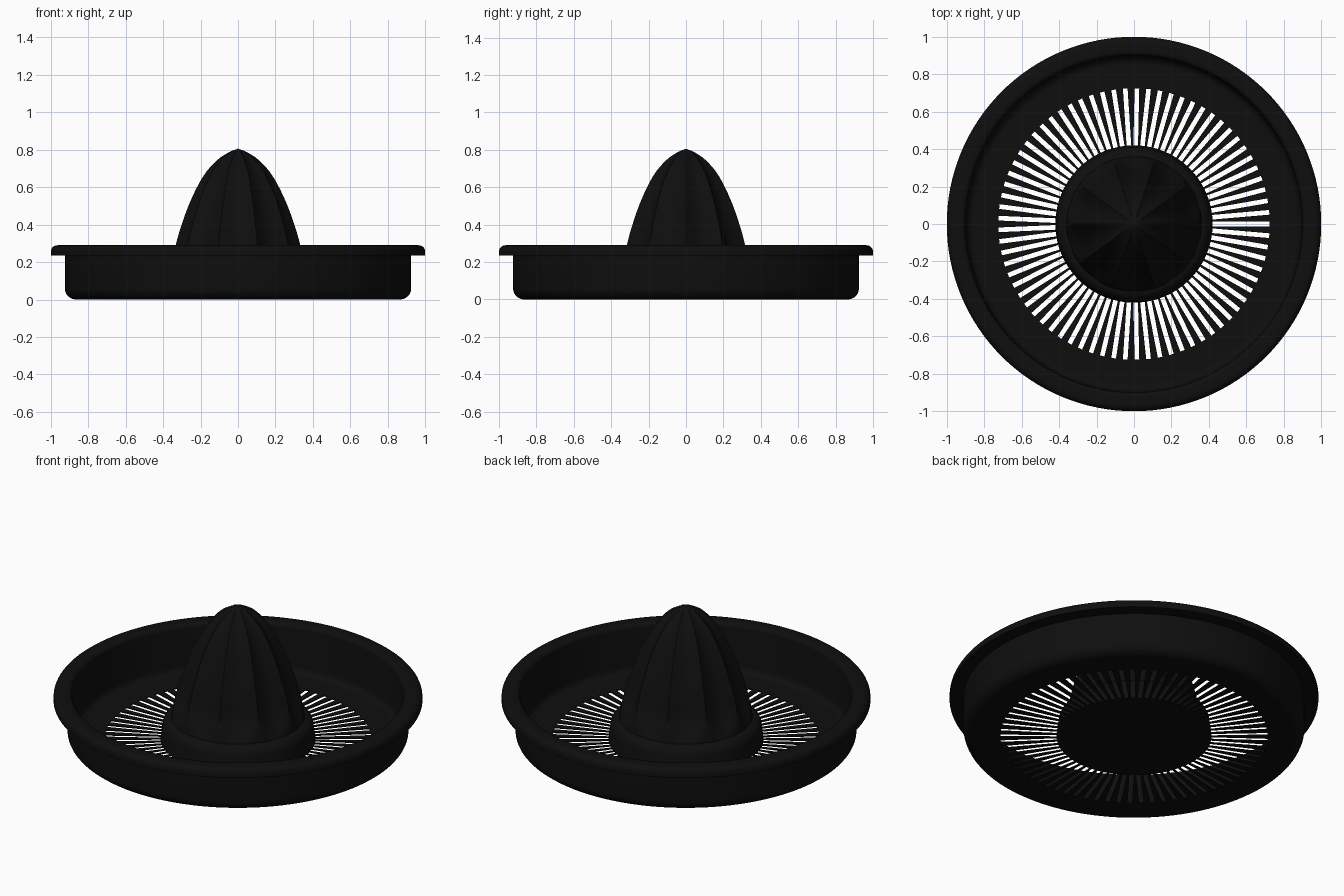
import bpy, bmesh, math

if "Cube" in bpy.data.objects:
    bpy.data.objects.remove(bpy.data.objects["Cube"], do_unlink=True)

black = bpy.data.materials.new("black plastic")
colour = (0.0045, 0.0045, 0.0045, 1)
black.use_nodes = True
black.diffuse_color = colour
black.node_tree.nodes["Principled BSDF"].inputs["Base Color"].default_value = colour


def finish(bm, name, angle=35):
    bmesh.ops.recalc_face_normals(bm, faces=bm.faces)
    mesh = bpy.data.meshes.new(name)
    bm.to_mesh(mesh)
    bm.free()
    mesh.materials.append(black)
    obj = bpy.data.objects.new(name, mesh)
    bpy.context.collection.objects.link(obj)
    bpy.ops.object.select_all(action='DESELECT')
    obj.select_set(True)
    bpy.context.view_layer.objects.active = obj
    bpy.ops.object.shade_smooth_by_angle(angle=math.radians(angle))
    return obj


def polar(bm, r, a, z):
    return bm.verts.new((r * math.cos(a), r * math.sin(a), z))


def bridge(bm, a, b):
    n = len(a)
    for i in range(n):
        j = (i + 1) % n
        bm.faces.new((a[i], a[j], b[j], b[i]))


def arc(cx, cz, r, start, end, steps=6):
    """Points on a rounded profile corner, angles in degrees."""
    angles = [math.radians(start + (end - start) * i / steps) for i in range(steps + 1)]
    return [(cx + r * math.cos(a), cz + r * math.sin(a)) for a in angles]


# Bowl: closed wall profile with rolled lip, spun around z
profile = [(0.865, 0.0)]
profile += arc(0.865, 0.06, 0.06, -90, 0)
profile += [(0.925, 0.235), (1.0, 0.235)]
profile += arc(0.965, 0.255, 0.035, 0, 90)
profile += arc(0.925, 0.265, 0.025, 90, 180)
profile += arc(0.855, 0.046, 0.04, 0, -90)
profile = profile[1:]
bm = bmesh.new()
SEG = 128
rings = [[polar(bm, r, math.tau * i / SEG, z) for i in range(SEG)] for r, z in profile]
for k in range(len(rings)):
    bridge(bm, rings[k], rings[(k + 1) % len(rings)])
finish(bm, "bowl")

# Strainer floor: thin plate with radial slots left open between spokes
SLOTS, HALF, INNER, OUTER, EDGE = 73, 0.0125, 0.42, 0.725, 0.87
bm = bmesh.new()
inner, outer, edge = [], [], []
for i in range(SLOTS):
    a = math.tau * i / SLOTS
    for side in (-1, 1):
        inner.append(polar(bm, INNER, a + side * math.asin(HALF / INNER), 0))
        outer.append(polar(bm, OUTER, a + side * math.asin(HALF / OUTER), 0))
        edge.append(polar(bm, EDGE, a + side * math.pi / SLOTS / 2, 0))
bm.faces.new(inner)
bridge(bm, outer, edge)
for i in range(1, 2 * SLOTS, 2):
    j = (i + 1) % (2 * SLOTS)
    bm.faces.new((inner[i], outer[i], outer[j], inner[j]))
extruded = bmesh.ops.extrude_face_region(bm, geom=bm.faces[:], use_keep_orig=True)
for v in extruded["geom"]:
    if isinstance(v, bmesh.types.BMVert):
        v.co.z = 0.006
finish(bm, "strainer_floor", 30)

# Plinth under the reamer
bm = bmesh.new()
profile = [(0.42, 0.004), (0.415, 0.05)] + arc(0.355, 0.085, 0.055, 0, 90) + [(0.3, 0.14)]
rings = [[polar(bm, r, math.tau * i / SEG, z) for i in range(SEG)] for r, z in profile]
for a, b in zip(rings, rings[1:]):
    bridge(bm, a, b)
bm.faces.new(rings[0])
bm.faces.new(rings[-1])
finish(bm, "reamer_plinth")

# Reamer: pointed dome with concave flutes that have rounded lower ends
OUTLINE = [(0.13, 0.362), (0.2, 0.352), (0.29, 0.333), (0.4, 0.301), (0.535, 0.25),
           (0.67, 0.178), (0.75, 0.105), (0.79, 0.042), (0.806, 0.0)]
FLUTES, STEPS, ROWS = 10, 14, 40


def dome_radius(z):
    """Smooth cubic through the outline points."""
    pts = OUTLINE
    k = max(i for i in range(len(pts) - 1) if pts[i][0] <= z + 1e-9)
    (z0, r0), (z1, r1) = pts[k], pts[k + 1]

    def slope(i):
        a, b = pts[max(i - 1, 0)], pts[min(i + 1, len(pts) - 1)]
        return (b[1] - a[1]) / (b[0] - a[0])
    t, h = (z - z0) / (z1 - z0), z1 - z0
    return ((2 * t**3 - 3 * t**2 + 1) * r0 + (t**3 - 2 * t**2 + t) * h * slope(k)
            + (3 * t**2 - 2 * t**3) * r1 + (t**3 - t**2) * h * slope(k + 1))


bm = bmesh.new()
rings = []
for row in range(ROWS):
    z = 0.13 + 0.674 * math.sin(math.pi / 2 * row / (ROWS - 1))
    open_up = min(1, max(0, (z - 0.15) / 0.12)) ** 0.6
    ring = []
    for i in range(FLUTES * STEPS):
        t = 2 * ((i % STEPS) / STEPS - 0.5)
        cut = 0.14 * max(0, open_up - t * t)
        ring.append(polar(bm, dome_radius(z) * (1 - cut), math.tau * i / (FLUTES * STEPS), z))
    rings.append(ring)
for a, b in zip(rings, rings[1:]):
    bridge(bm, a, b)
tip = bm.verts.new((0, 0, 0.806))
last = rings[-1]
for i in range(len(last)):
    bm.faces.new((last[i], last[(i + 1) % len(last)], tip))
bm.faces.new(rings[0])
finish(bm, "reamer", 40)
